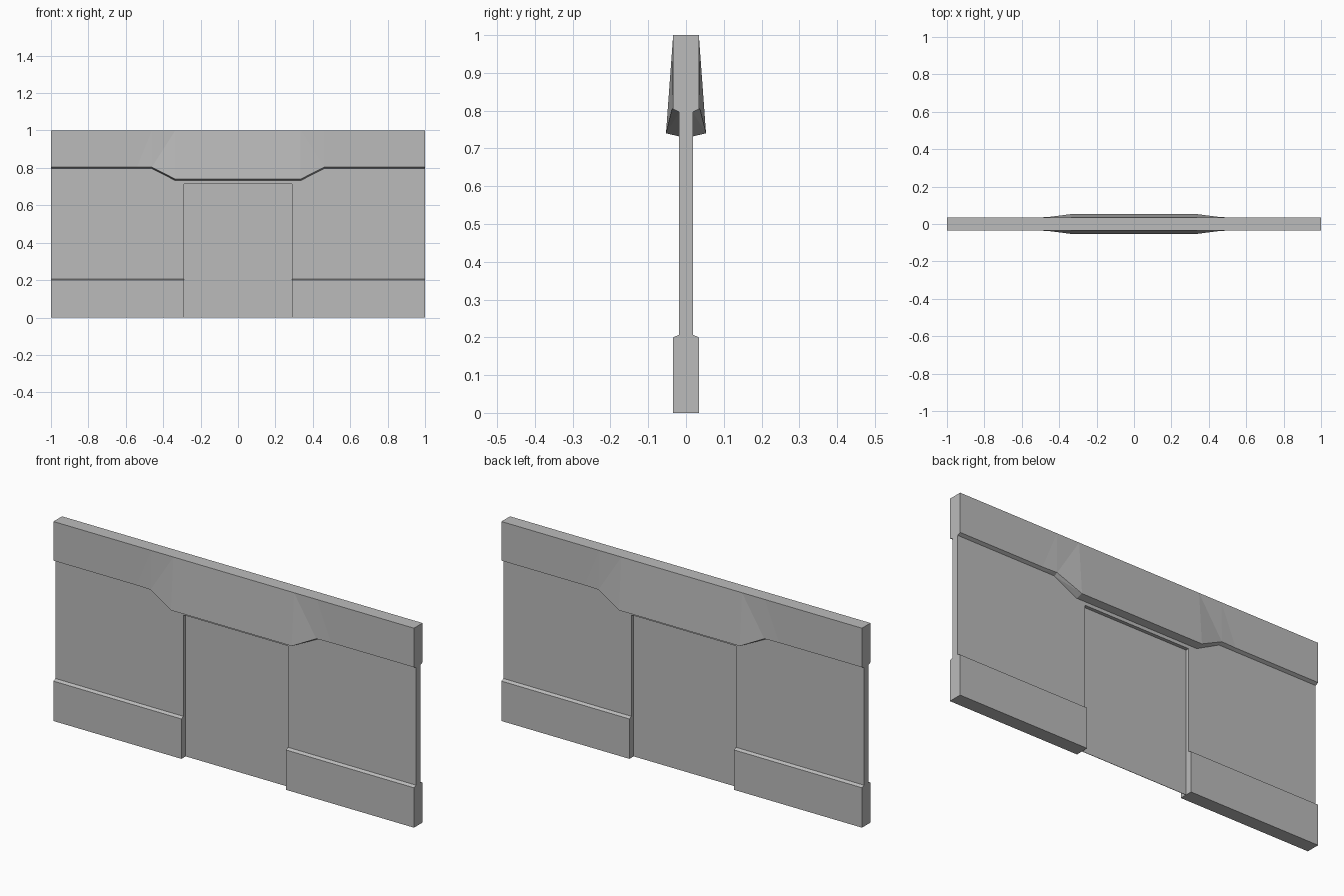
import bpy
import bmesh

cube = bpy.data.objects.get("Cube")
if cube:
    bpy.data.objects.remove(cube, do_unlink=True)

grey = bpy.data.materials.new("plain_grey")
grey.use_nodes = True
GREY = (0.5, 0.5, 0.5, 1)
grey.diffuse_color = GREY
grey.node_tree.nodes["Principled BSDF"].inputs["Base Color"].default_value = GREY

THICK, THIN = 0.034, 0.018      # half depths of the bands and of the panel
DOOR_X, DOOR_Z = 0.29, 0.715    # half width and height of the doorway


def head(lip_y, lip_z):
    """Upper band profile: underside edge, lip, top edge."""
    return [(THIN, lip_z - 0.008), (lip_y, lip_z), (THICK, 1)]


def loft(name, sections, caps=True, mirror=False):
    """Join half profiles at successive x into a body symmetric front to back."""
    bm = bmesh.new()
    rings = []
    for x, half in sections:
        ring = [(-y, z) for y, z in half] + [(y, z) for y, z in reversed(half)]
        rings.append([bm.verts.new((x, y, z)) for y, z in ring])
    n = len(rings[0])
    for a, b in zip(rings, rings[1:]):
        for i in range(n):
            j = (i + 1) % n
            # Split each quad so the flares fold from the top inner corner to the lip
            if i < n // 2:
                bm.faces.new((a[i], b[i], a[j]))
                bm.faces.new((b[i], b[j], a[j]))
            else:
                bm.faces.new((a[i], b[i], b[j]))
                bm.faces.new((a[i], b[j], a[j]))
    if caps:
        bm.faces.new(rings[0])
        bm.faces.new(rings[-1])
    bmesh.ops.recalc_face_normals(bm, faces=bm.faces)
    bmesh.ops.dissolve_limit(bm, angle_limit=0.002, verts=bm.verts, edges=bm.edges)
    mesh = bpy.data.meshes.new(name)
    bm.to_mesh(mesh)
    bm.free()
    mesh.materials.append(grey)
    obj = bpy.data.objects.new(name, mesh)
    bpy.context.collection.objects.link(obj)
    if mirror:
        obj.modifiers.new("mirror", "MIRROR").use_mirror_merge = False
    return obj


# Side walls: thick base band, thin panel, thick upper band flaring to the lintel
base = [(THICK, 0), (THICK, 0.2), (THIN, 0.207)]
lintel = head(0.053, 0.74)
plain = head(THICK, 0.804)
loft("side_walls", [
    (DOOR_X, base + lintel),
    (0.335, base + lintel),
    (0.46, base + head(0.037, 0.804)),
    (0.54, base + plain),
    (1, base + plain),
], mirror=True)

# Lintel over the doorway
over_door = [(THIN, DOOR_Z)] + lintel
loft("door_lintel", [(-DOOR_X, over_door), (DOOR_X, over_door)], caps=False)

# Thin door sheet set in the middle of the wall
sheet = [(0.001, 0), (0.001, DOOR_Z)]
loft("door", [(-DOOR_X, sheet), (DOOR_X, sheet)])
